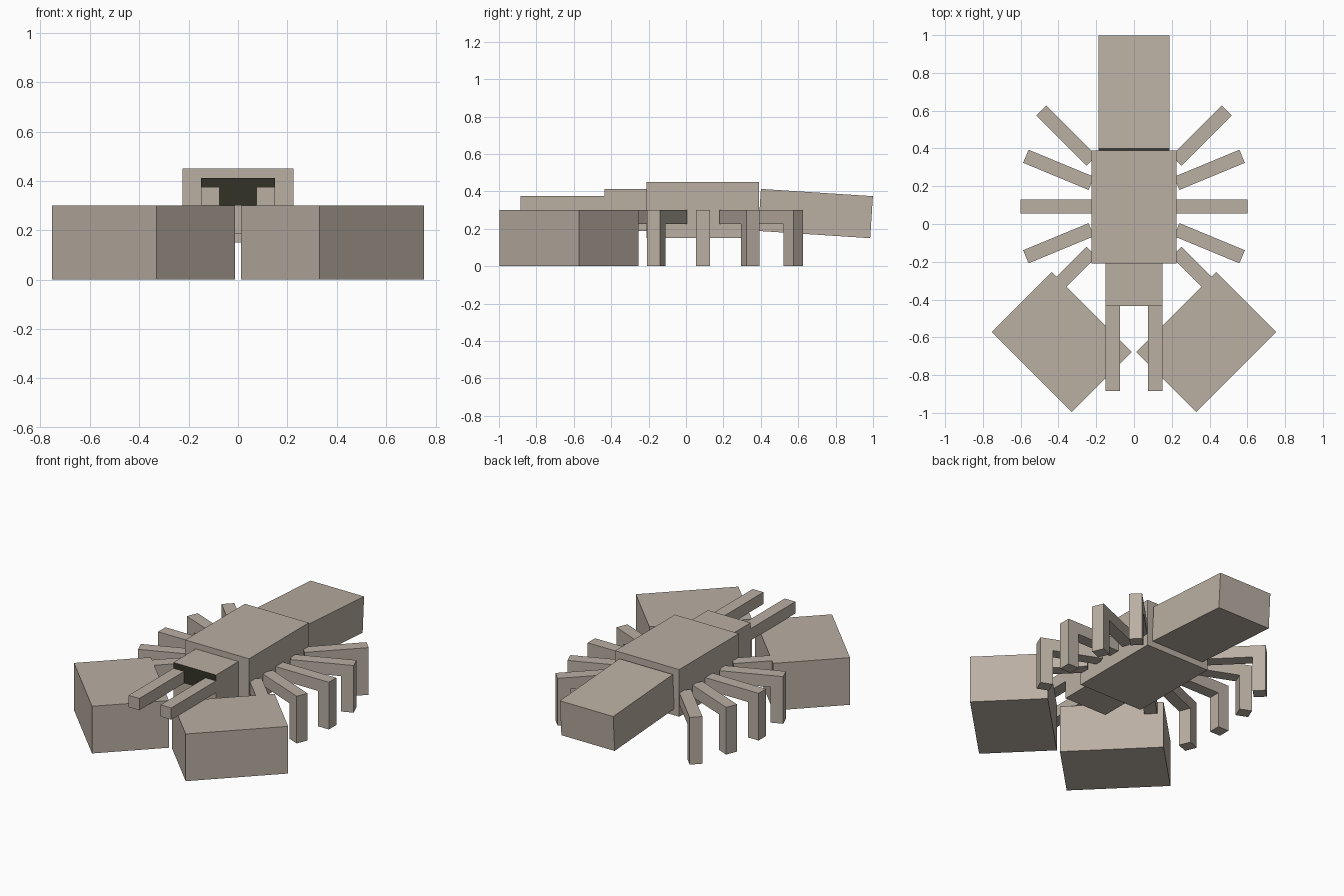
import bpy, bmesh, math
from mathutils import Matrix, Vector

if "Cube" in bpy.data.objects:
    bpy.data.objects.remove(bpy.data.objects["Cube"], do_unlink=True)


def make_material(name, rgb):
    mat = bpy.data.materials.new(name)
    mat.use_nodes = True
    mat.diffuse_color = (*rgb, 1)
    mat.node_tree.nodes["Principled BSDF"].inputs["Base Color"].default_value = (*rgb, 1)
    return mat


SHELL = make_material("warm_grey_shell", (0.49, 0.43, 0.365))
DARK = make_material("dark_face", (0.034, 0.032, 0.02))


def finish(bm, name, mirror=False):
    bmesh.ops.recalc_face_normals(bm, faces=bm.faces)
    mesh = bpy.data.meshes.new(name)
    bm.to_mesh(mesh)
    bm.free()
    mesh.materials.append(SHELL)
    obj = bpy.data.objects.new(name, mesh)
    bpy.context.collection.objects.link(obj)
    if mirror:
        obj.modifiers.new("Mirror", 'MIRROR')
    return obj


def box_mesh(low, high):
    low, high = Vector(low), Vector(high)
    bm = bmesh.new()
    bmesh.ops.create_cube(bm, size=1, matrix=Matrix.Translation((low + high) / 2)
                          @ Matrix.Diagonal((*(high - low), 1)))
    return bm


def box(name, low, high, place=Matrix(), mirror=False):
    bm = box_mesh(low, high)
    bm.transform(place)
    return finish(bm, name, mirror)


def pose(x, y, z, degrees, axis='Z'):
    return Matrix.Translation((x, y, z)) @ Matrix.Rotation(math.radians(degrees), 4, axis)


# Body and the drooping tail section
box("body", (-0.225, -0.21, 0.15), (0.225, 0.39, 0.45))
box("abdomen", (-0.1875, -0.6, -0.1125), (0.1875, 0, 0.1125), pose(0, 0.992, 0.262, -3.7, 'X'))

# Head, with the upper half of its front face dark
bm = box_mesh((-0.15, -0.435, 0.1875), (0.15, -0.21, 0.4125))
bmesh.ops.bisect_plane(bm, geom=bm.verts[:] + bm.edges[:] + bm.faces[:],
                       plane_co=(0, 0, 0.3), plane_no=(0, 0, 1))
bm.normal_update()
for face in bm.faces:
    if face.normal.y < -0.9 and face.calc_center_median().z > 0.3:
        face.material_index = 1
finish(bm, "head").data.materials.append(DARK)

# Mandibles
box("mandibles", (0.075, -0.885, 0.3), (0.15, -0.435, 0.375), mirror=True)

# Bent legs fanned along each side
LEG = [(0, 0.225), (0.3, 0.225), (0.3, 0), (0.375, 0), (0.375, 0.3), (0, 0.3)]
for name, y, angle in [("rear_legs", 0.335, 45), ("mid_rear_legs", 0.215, 22.5),
                       ("middle_legs", 0.092, 0), ("mid_front_legs", -0.03, -22.5)]:
    bm = bmesh.new()
    side = bm.faces.new([bm.verts.new((x, -0.0375, z)) for x, z in LEG])
    grown = bmesh.ops.extrude_face_region(bm, geom=[side])["geom"]
    bmesh.ops.translate(bm, vec=(0, 0.075, 0),
                        verts=[v for v in grown if isinstance(v, bmesh.types.BMVert)])
    bm.transform(pose(0.226, y, 0, angle))
    finish(bm, name, mirror=True)

# Claw arms and big block claws
box("claw_arms", (0, -0.0375, 0.225), (0.3, 0.0375, 0.3), pose(0.224, -0.147, 0, -45), mirror=True)
box("claws", (-0.225, -0.3, 0), (0.225, 0.3, 0.3), pose(0.3825, -0.625, 0, -45), mirror=True)
